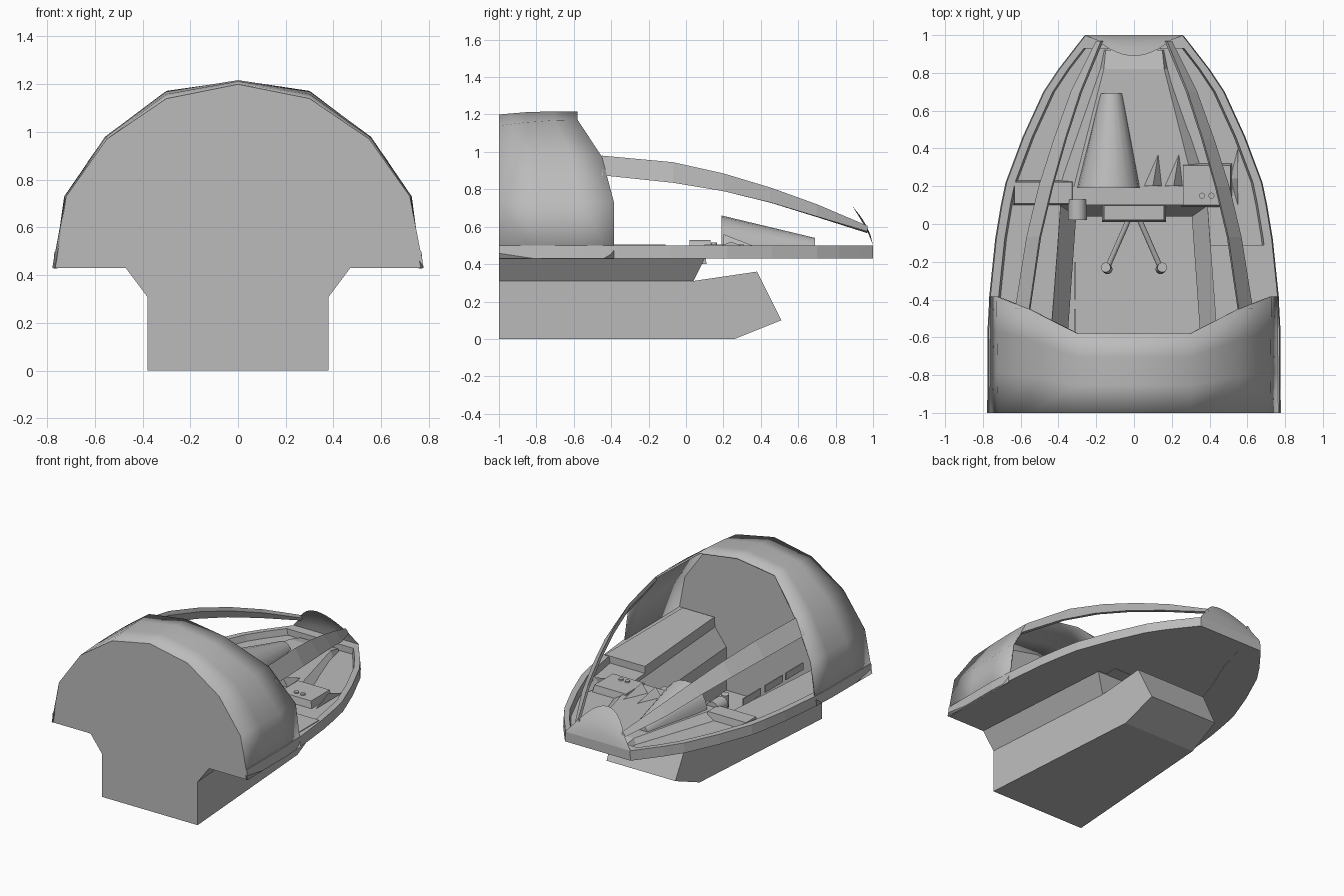
import bpy, math
from mathutils import Vector

if "Cube" in bpy.data.objects:
    bpy.data.objects.remove(bpy.data.objects["Cube"])

grey = bpy.data.materials.new("plain grey")
grey.use_nodes = True
grey.diffuse_color = (0.5, 0.5, 0.5, 1)
grey.node_tree.nodes["Principled BSDF"].inputs["Base Color"].default_value = (0.5, 0.5, 0.5, 1)


def make(name, verts, faces, smooth=None):
    me = bpy.data.meshes.new(name)
    me.from_pydata([tuple(v) for v in verts], [], faces)
    me.update()
    ob = bpy.data.objects.new(name, me)
    bpy.context.scene.collection.objects.link(ob)
    me.materials.append(grey)
    bpy.ops.object.select_all(action='DESELECT')
    ob.select_set(True)
    bpy.context.view_layer.objects.active = ob
    bpy.ops.object.mode_set(mode='EDIT')
    bpy.ops.mesh.select_all(action='SELECT')
    bpy.ops.mesh.normals_make_consistent(inside=False)
    bpy.ops.object.mode_set(mode='OBJECT')
    if smooth:
        bpy.ops.object.shade_smooth_by_angle(angle=math.radians(smooth))
    return ob


def loft(name, rows, closed=False, caps=False, smooth=None):
    n = len(rows[0])
    verts = [p for r in rows for p in r]
    faces = []
    for i in range(len(rows) - 1):
        for j in range(n if closed else n - 1):
            k = (j + 1) % n
            faces.append((i * n + j, i * n + k, (i + 1) * n + k, (i + 1) * n + j))
    if caps:
        faces += [tuple(range(n)), tuple(range((len(rows) - 1) * n, len(rows) * n))]
    return make(name, verts, faces, smooth)


def box(name, x0, x1, y0, y1, z0, z1, taper=0.0):
    def ring(z, t):
        return [(x0 + t, y0 + t, z), (x1 - t, y0 + t, z), (x1 - t, y1 - t, z), (x0 + t, y1 - t, z)]
    return loft(name, [ring(z0, 0), ring(z1, taper)], True, True)


def rod(name, a, b, r0, r1, n=12):
    a, b = Vector(a), Vector(b)
    q = (b - a).to_track_quat('Z', 'Y')
    def ring(c, r):
        return [c + q @ Vector((r * math.cos(t), r * math.sin(t), 0))
                for t in (2 * math.pi * k / n for k in range(n))]
    return loft(name, [ring(a, r0), ring(b, r1)], True, True, 40)


def mirrored(half):
    """Complete a centre-to-side list of points across x = 0."""
    return [(-p[0], *p[1:]) for p in reversed(half[1:])] + half


def keel_x(y):
    """Half width of the keel, narrowing towards the nose."""
    return .38 - .071 * (y + 1)


# rear hull shell with its slanted canopy opening
wall = [(0, -1, 1.2), (.3, -1, 1.14), (.55, -1, .97), (.72, -1, .73), (.778, -1, .43)]
rim = [(0, -.58, 1.215), (.3, -.58, 1.172), (.56, -.45, .975), (.728, -.385, .73), (.768, -.385, .43)]
a, b = mirrored(wall), mirrored(rim)
rows = [[Vector(p).lerp(Vector(q), t) + Vector((0, 0, .008 * math.sin(math.pi * t)))
         * (p[2] > .9) for p, q in zip(a, b)] for t in (0, .35, .7, 1)]
shell = loft("rear_hull", rows, smooth=40)
sol = shell.modifiers.new("thickness", 'SOLIDIFY')
sol.thickness, sol.offset = .012, -1

# flat bulkhead closing the rear hull and keel
outline = mirrored(wall + [(.47, -1, .43), (.38, -1, .31), (.38, -1, 0)])
make("bulkhead", outline, [tuple(range(len(outline)))])

# deck troughs behind a raised sill: y, outer half width, inner half width
deck = [(-1, .775, .47), (-.55, .775, .437), (-.37, .765, .423), (-.08, .735, .401), (.1, .705, .388),
        (.22, .68, .38), (.46, .59, .3), (.7, .48, .2), (.82, .4, .17), (.93, .315, .14)]
for s, side in ((1, "left"), (-1, "right")):
    rows = [[(s * i, y, .43), (s * o, y, .43), (s * (o - .006), y, .5), (s * (o - .05), y, .5),
             (s * (o - .06), y, .455), (s * i, y, .455)] for y, o, i in deck]
    loft(side + "_deck", rows, True, True)
loft("nose_deck", [[(-o, y, .43), (o, y, .43), (o - .005, y, .5), (-o + .005, y, .5)]
                   for y, o in ((.93, .315), (1, .26))], True, True)
loft("dashboard_underside", [[(-i, y, .432), (i, y, .432)] for y, o, i in deck[4:]])

# raised dashboard with sloping sides
loft("dashboard", [[(-w - d, y, .45), (-w, y, z), (w, y, z), (w + d, y, .45)]
                   for y, w, d, z in ((.19, .32, .08, .495), (.82, .16, .02, .495), (.92, .15, .01, .47))],
     True, True)

# tapering keel tub, open above the cabin
side_profile = [(-1, .31), (-1, 0), (.26, 0), (.51, .1), (.38, .36), (.04, .31)]
n = len(side_profile)
verts = [(s * keel_x(y), y, z) for s in (-1, 1) for y, z in side_profile]
faces = [tuple(range(n)), tuple(range(n, 2 * n))]
faces += [(k, k + 1, k + 1 + n, k + n) for k in range(1, n - 1)]
make("keel_tub", verts, faces)
flare = [[(s * keel_x(y0), y0, .31), (s * (keel_x(y1) + .09), y1, .43)]
         for s, y0, y1 in ((1, -1, -1), (1, .04, .1), (-1, .04, .1), (-1, -1, -1))]
loft("tub_flare", flare)

# canopy rails: y, upper x, upper z, lower x, lower z
path = [(-.45, .555, .98, .63, .875), (-.07, .5, .945, .57, .835), (.2, .435, .885, .505, .79),
        (.45, .365, .81, .425, .73), (.7, .285, .72, .335, .655), (.97, .175, .605, .2, .575)]
for s, side in ((1, "left"), (-1, "right")):
    rows = []
    for y, ux, uz, lx, lz in path:
        u, l = Vector((s * ux, y, uz)), Vector((s * lx, y, lz))
        out = Vector((s * (uz - lz), 0, lx - ux)).normalized()
        rows.append([u.lerp(l, w) + out * h for w, h in
                     ((.15, -.022), (0, 0), (1, 0), (.85, -.022))])
    loft(side + "_canopy_rail", rows, True, True)

# curved nose hood
rows = []
for v in range(5):
    t = v / 4
    rows.append([(u * (.26 - .07 * t), 1 - .03 * t - .08 * t * t * (1 - u * u),
                  .5 + .21 * t - .13 * t * u * u) for u in (k / 6 for k in range(-6, 7))])
loft("nose_hood", rows, smooth=40)

# dashboard ledge and tapered instrument cover
box("dashboard_ledge", -.33, .33, .1, .2, .43, .495)
cover = []
for y, x, r, h, z in ((.19, -.135, .165, .16, .5), (.69, -.12, .06, .07, .47)):
    cover.append([(x + r * math.cos(t), y, z + h * math.sin(t))
                  for t in (math.pi * k / 10 for k in range(11))])
loft("instrument_cover", cover, True, True, 40)
for k, x in enumerate((.1, .21)):
    make(f"dashboard_fin_{k + 1}",
         [(x - .05, .2, .49), (x + .05, .2, .49), (x, .2, .56), (x + .03, .38, .49)],
         [(0, 1, 2), (0, 2, 3), (1, 2, 3), (0, 1, 3)])

# side consoles, knobs and the raised side shelf
box("left_console", .25, .52, .09, .32, .45, .505, .01)
for k, x in enumerate((.36, .41)):
    rod(f"console_knob_{k + 1}", (x, .15, .5), (x, .15, .515), .016, .016)
box("right_console", -.64, -.32, .1, .23, .45, .505, .008)
loft("left_shelf", [[(i, y, .45), (.72, y, .45), (.72, y, .505), (i, y, .505)]
                    for y, i in ((-.99, .469), (-.11, .403))], True, True)
make("left_deck_fin", [(.51, .24, .46), (.55, .1, .46), (.55, .4, .46), (.55, .24, .52)],
     [(0, 1, 3), (0, 2, 3), (1, 2, 3), (0, 1, 2)])

# switch panels along the right side of the cabin
for k, y in enumerate((-.3, -.55, -.78)):
    box(f"switch_panel_{k + 1}", -.316, -.308, y - .1, y + .1, .38, .43)

# control column with its two struts and a side gauge
box("control_head", -.17, .17, .01, .11, .4, .48, .012)
for s, side in ((1, "left"), (-1, "right")):
    rod(side + "_control_strut", (s * .03, .02, .41), (s * .14, -.23, .34), .014, .014)
    rod(side + "_control_grip", (s * .14, -.24, .31), (s * .15, -.23, .41), .026, .026)
rod("side_gauge", (-.3, .02, .48), (-.3, .13, .48), .05, .05)
